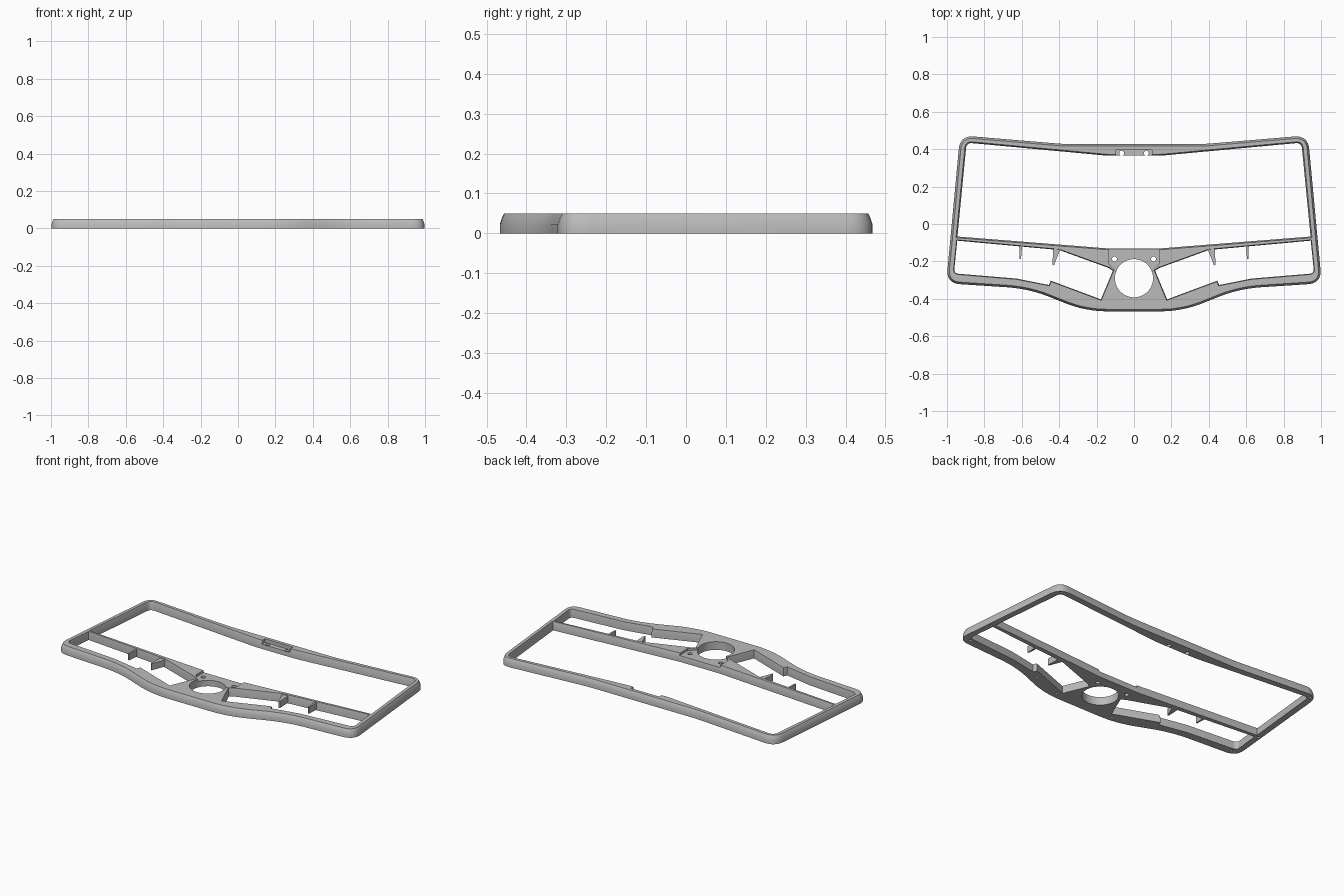
import bpy, bmesh, math
from mathutils import Vector

cube = bpy.data.objects.get("Cube")
if cube:
    bpy.data.objects.remove(cube, do_unlink=True)

H = 0.05  # frame thickness

grey = bpy.data.materials.new("plain grey")
grey.use_nodes = True
colour = (0.5, 0.5, 0.5, 1)
grey.diffuse_color = colour
grey.node_tree.nodes["Principled BSDF"].inputs["Base Color"].default_value = colour


def mirror_half(half):
    """Counter-clockwise half outline (x > 0, bottom to top) to a full one."""
    return half + [(-x, y, t) for x, y, t in reversed(half)]


def fillet(points, steps=8):
    """Round each (x, y, trim) corner with a curve of the given trim length."""
    out = []
    for i, (x, y, t) in enumerate(points):
        p = Vector((x, y))
        if t == 0:
            out.append(p)
            continue
        a = Vector(points[i - 1][:2])
        b = Vector(points[(i + 1) % len(points)][:2])
        a = p + (a - p).normalized() * t
        b = p + (b - p).normalized() * t
        for k in range(steps + 1):
            s = k / steps
            out.append(a * (1 - s) ** 2 + p * 2 * s * (1 - s) + b * s * s)
    return out


def offset(loop, d):
    """Grow a counter-clockwise loop outward by d."""
    out = []
    for i, p in enumerate(loop):
        e1 = (p - loop[i - 1]).normalized()
        e2 = (loop[(i + 1) % len(loop)] - p).normalized()
        n1, n2 = Vector((e1.y, -e1.x)), Vector((e2.y, -e2.x))
        out.append(p + (n1 + n2) * d / max(0.4, 1 + n1.dot(n2)))
    return out


def loft(name, loop, levels):
    """Solid through copies of the loop, one per (height, offset) level."""
    bm = bmesh.new()
    rings = [[bm.verts.new((p.x, p.y, z)) for p in (offset(loop, d) if d else loop)]
             for z, d in levels]
    n = len(loop)
    for low, high in zip(rings, rings[1:]):
        for i in range(n):
            j = (i + 1) % n
            bm.faces.new((low[i], low[j], high[j], high[i]))
    bm.faces.new(rings[0][::-1])
    bm.faces.new(rings[-1])
    bmesh.ops.recalc_face_normals(bm, faces=bm.faces)
    mesh = bpy.data.meshes.new(name)
    bm.to_mesh(mesh)
    bm.free()
    mesh.materials.append(grey)
    ob = bpy.data.objects.new(name, mesh)
    bpy.context.collection.objects.link(ob)
    return ob


def circle(x, y, r, n):
    return [Vector((x + r * math.cos(k * math.tau / n),
                    y + r * math.sin(k * math.tau / n))) for k in range(n)]


def flip(loop):
    return [Vector((-p.x, p.y)) for p in reversed(loop)]


def cut(target, cutter):
    """Subtract the cutter and remove it."""
    mod = target.modifiers.new("cut", 'BOOLEAN')
    mod.operation = 'DIFFERENCE'
    mod.solver = 'EXACT'
    mod.object = cutter
    cutter.hide_render = True
    bpy.context.view_layer.objects.active = target
    bpy.ops.object.modifier_apply(modifier=mod.name)
    bpy.data.objects.remove(cutter, do_unlink=True)


# Outer body with its upper edge drawn in
outer = fillet(mirror_half([
    (0.26, -0.467, 0.12), (0.56, -0.346, 0.12), (1.004, -0.317, 0.075),
    (0.93, 0.474, 0.075), (0.37, 0.427, 0.06)]))
frame = loft("frame", outer, [(0, 0), (0.022, 0), (0.04, -0.006), (H, -0.011)])

THROUGH = [(-0.05, 0), (0.1, 0)]
FLARED = [(-0.05, 0), (0.025, 0), (H, 0.007), (0.1, 0.007)]

# Large upper opening
upper = fillet(mirror_half([
    (0.135, -0.131, 0), (0.944, -0.067, 0), (0.895, 0.435, 0.03), (0.14, 0.365, 0.03)]))
cut(frame, loft("upper_cutter", upper, FLARED))

# Lower openings on both sides of the hub
lower = fillet([
    (0.177, -0.403, 0), (0.445, -0.303, 0), (0.455, -0.326, 0), (0.627, -0.292, 0),
    (0.963, -0.264, 0.025), (0.945, -0.089, 0), (0.4, -0.139, 0),
    (0.135, -0.235, 0), (0.113, -0.25, 0)])
for loop in (lower, flip(lower)):
    cut(frame, loft("lower_cutter", loop, [(-0.05, 0), (0.025, 0), (H, 0.004), (0.1, 0.004)]))

# Sunken seats on the hub and on the top rail
hub_seat = fillet(mirror_half([(0.1, -0.25, 0), (0.137, -0.21, 0), (0.137, -0.1, 0)]))
cut(frame, loft("hub_seat_cutter", hub_seat, [(0.036, 0), (0.1, 0)]))
rail_seat = fillet(mirror_half([(0.095, 0.34, 0), (0.095, 0.395, 0)]))
cut(frame, loft("rail_seat_cutter", rail_seat, [(0.028, 0), (0.1, 0)]))

# Round hub hole and the screw holes
cut(frame, loft("hub_hole_cutter", circle(0, -0.29, 0.102, 64), THROUGH))
for side in (-1, 1):
    for x, y in ((0.104, -0.187), (0.066, 0.379)):
        cut(frame, loft("screw_cutter", circle(side * x, y, 0.013, 20), THROUGH))
    # Blind holes in the underside
    for x, y in ((0.9, 0.445), (0.965, -0.08), (0.94, -0.285), (0.4, -0.36), (0.2, -0.43)):
        cut(frame, loft("blind_cutter", circle(side * x, y, 0.008, 12), [(-0.05, 0), (0.02, 0)]))

# Tapered ribs hanging off the crossbar
ribs = []
for name, pts in (("outer_rib", [(0.604, -0.186), (0.611, -0.186), (0.614, -0.112), (0.598, -0.112)]),
                  ("inner_rib", [(0.428, -0.222), (0.436, -0.218), (0.432, -0.13), (0.392, -0.13)])):
    loop = [Vector(p) for p in pts]
    ribs.append(loft("left_" + name, loop, [(0.004, 0), (0.044, 0)]))
    ribs.append(loft("right_" + name, flip(loop), [(0.004, 0), (0.044, 0)]))

# Smooth the rounded sides, keep edges crisp
bpy.ops.object.select_all(action='DESELECT')
frame.select_set(True)
bpy.context.view_layer.objects.active = frame
bpy.ops.object.shade_smooth_by_angle(angle=math.radians(25))
